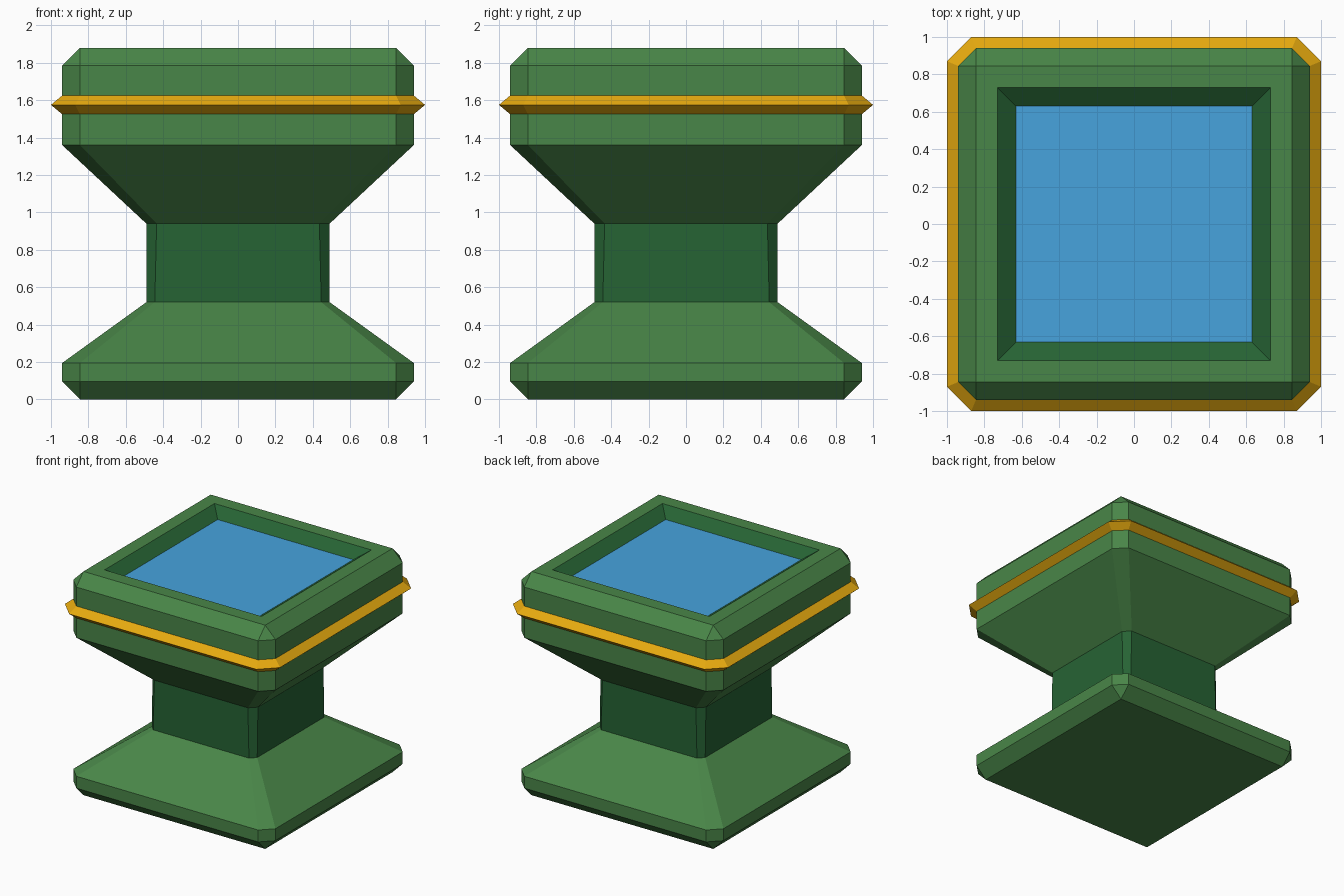
import bpy, bmesh

if "Cube" in bpy.data.objects:
    bpy.data.objects.remove(bpy.data.objects["Cube"])


def srgb(r, g, b):
    def lin(c):
        c /= 255
        return c / 12.92 if c <= 0.04045 else ((c + 0.055) / 1.055) ** 2.4
    return (lin(r), lin(g), lin(b), 1)


def material(name, rgb):
    m = bpy.data.materials.new(name)
    m.diffuse_color = srgb(*rgb)
    m.use_nodes = True
    m.node_tree.nodes["Principled BSDF"].inputs["Base Color"].default_value = m.diffuse_color
    return m


leaf = material("mid green", (73, 134, 72))
dark = material("dark green", (38, 99, 52))
gold = material("gold", (230, 170, 15))
blue = material("water blue", (71, 163, 222))


def ring(h, c, z):
    """Square of half width h with corners cut by c."""
    f = h - c
    return [(f, -h, z), (h, -f, z), (h, f, z), (f, h, z),
            (-f, h, z), (-h, f, z), (-h, -f, z), (-f, -h, z)]


def stack(name, profile, mats, cap_bottom=False, cap_top=False, dark_bands=()):
    """Skin a stack of (half width, corner cut, height) rings."""
    bm = bmesh.new()
    rows = [[bm.verts.new(p) for p in ring(*r)] for r in profile]
    for k, (a, b) in enumerate(zip(rows, rows[1:])):
        for i in range(8):
            j = (i + 1) % 8
            f = bm.faces.new((a[i], a[j], b[j], b[i]))
            f.material_index = 1 if k in dark_bands else 0
    if cap_bottom:
        bm.faces.new(rows[0][::-1])
    if cap_top:
        bm.faces.new(rows[-1])
    # uncut rings collapse to four corners
    bmesh.ops.remove_doubles(bm, verts=bm.verts, dist=1e-5)
    me = bpy.data.meshes.new(name)
    bm.to_mesh(me)
    bm.free()
    for m in mats:
        me.materials.append(m)
    ob = bpy.data.objects.new(name, me)
    bpy.context.collection.objects.link(ob)
    return ob


WATER_Z = 1.81

# Flared foot
stack("foot", [(0.845, 0, 0), (0.94, 0.095, 0.095), (0.94, 0.095, 0.195),
               (0.49, 0.045, 0.52)], [leaf], cap_bottom=True)

# Narrow neck
stack("neck", [(0.49, 0.045, 0.52), (0.49, 0.055, 0.94)], [dark])

# Basin with a sunken, darker inner wall
stack("basin", [(0.49, 0.055, 0.94), (0.94, 0.095, 1.36), (0.94, 0.095, 1.785),
                (0.845, 0, 1.88), (0.73, 0, 1.88), (0.63, 0, WATER_Z)],
      [leaf, dark], dark_bands=(4,))

# Pointed gold band around the basin
stack("gold_band", [(0.94, 0.095, 1.525), (1.0, 0.13, 1.575), (0.94, 0.095, 1.625)], [gold])

# Water surface
stack("water", [(0.63, 0, WATER_Z)], [blue], cap_top=True)
